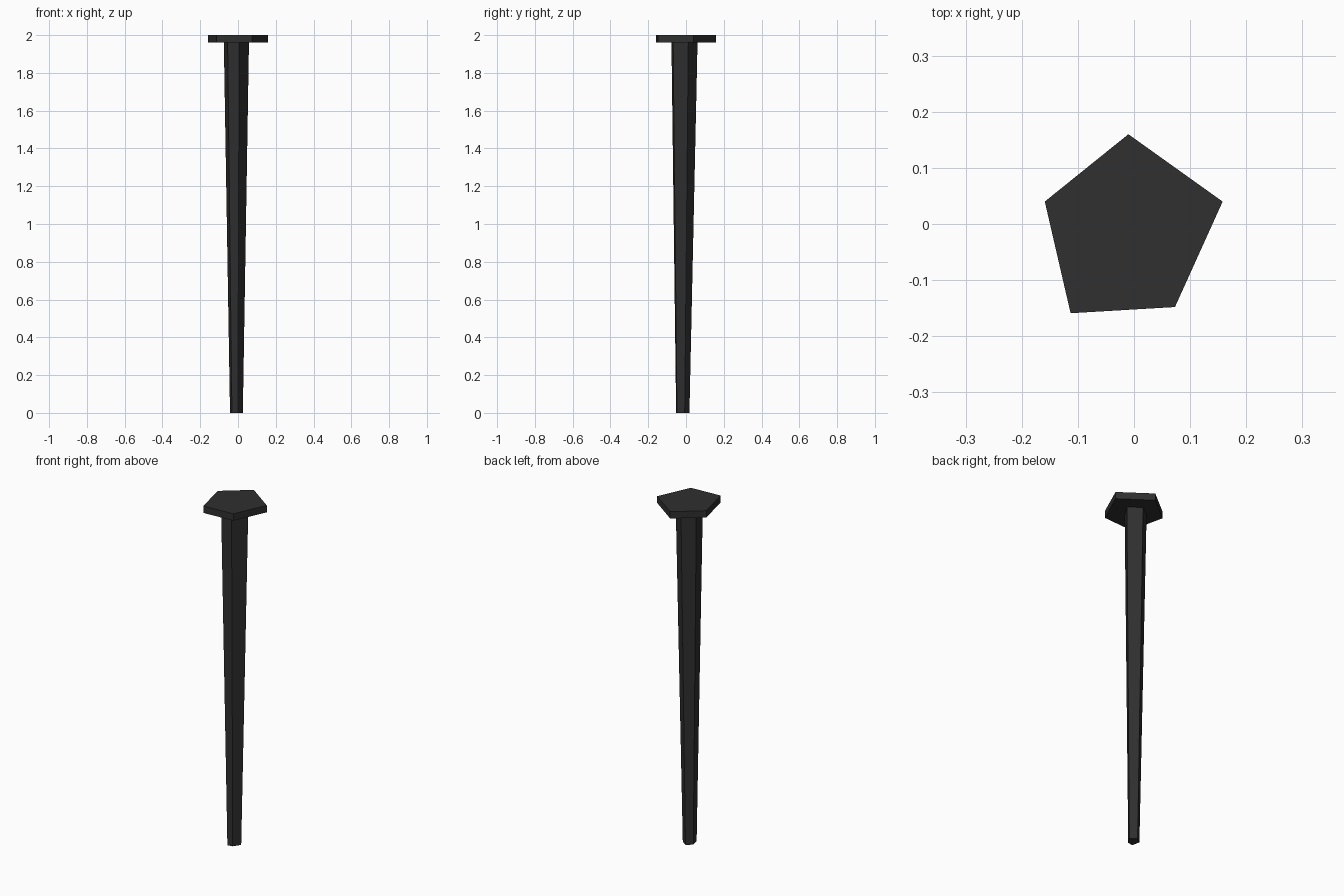
import bpy

if "Cube" in bpy.data.objects:
    bpy.data.objects.remove(bpy.data.objects["Cube"])

iron = bpy.data.materials.new("dark_iron")
iron.diffuse_color = (0.029, 0.029, 0.029, 1)
iron.use_nodes = True
iron.node_tree.nodes["Principled BSDF"].inputs["Base Color"].default_value = iron.diffuse_color


def prism(name, bottom, top, z0, z1):
    """Closed flat-faced prism between two matching outlines (counter-clockwise)."""
    n = len(top)
    verts = [(x, y, z0) for x, y in bottom] + [(x, y, z1) for x, y in top]
    faces = [tuple(reversed(range(n))), tuple(range(n, 2 * n))]
    faces += [(i, (i + 1) % n, (i + 1) % n + n, i + n) for i in range(n)]
    mesh = bpy.data.meshes.new(name)
    mesh.from_pydata(verts, [], faces)
    mesh.materials.append(iron)
    obj = bpy.data.objects.new(name, mesh)
    bpy.context.collection.objects.link(obj)
    return obj


# Flat, slightly uneven five-sided head
head = [(-0.01, 0.16), (-0.159, 0.04), (-0.113, -0.159), (0.073, -0.148), (0.158, 0.04)]
prism("nail_head", head, head, 1.96, 2.0)

# Tapered, hand-forged five-sided shank with a blunt tip
shank = [(-0.010, 0.061), (-0.075, 0.012), (-0.055, -0.077), (0.006, -0.068), (0.058, 0.012)]
tip = [(x * 0.51 - 0.004, y * 0.51 - 0.013) for x, y in shank]
prism("nail_shank", tip, shank, 0.0, 1.96)
